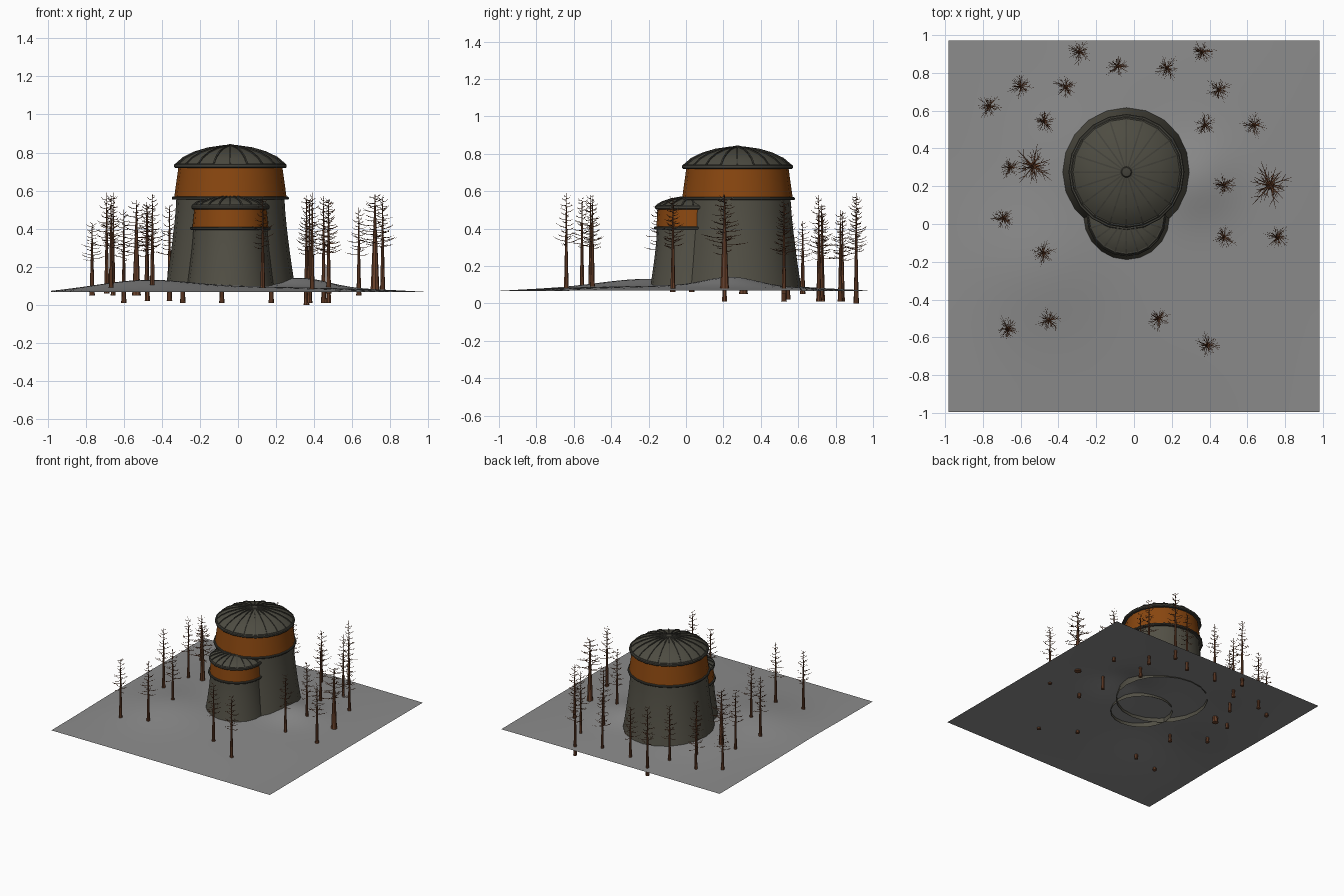
import bpy, bmesh, math, random
from mathutils import Vector, Matrix

if "Cube" in bpy.data.objects:
    bpy.data.objects.remove(bpy.data.objects["Cube"])

random.seed(4)


def mat(name, r, g, b):
    m = bpy.data.materials.new(name)
    m.diffuse_color = (r, g, b, 1)
    m.use_nodes = True
    m.node_tree.nodes["Principled BSDF"].inputs["Base Color"].default_value = m.diffuse_color
    return m


STONE = mat("weathered stone", 0.085, 0.08, 0.06)
ROOF = mat("roof metal", 0.075, 0.072, 0.054)
TRIM = mat("dark trim", 0.055, 0.053, 0.042)
BAND = mat("rust orange", 0.25, 0.062, 0.005)
BARK = mat("bark", 0.15, 0.055, 0.024)
GROUND = mat("grey ground", 0.26, 0.26, 0.26)


def finish(name, bm, m, smooth=True):
    me = bpy.data.meshes.new(name)
    bm.to_mesh(me)
    bm.free()
    me.materials.append(m)
    if smooth:
        me.polygons.foreach_set("use_smooth", [True] * len(me.polygons))
        me.set_sharp_from_angle(angle=math.radians(35))
    ob = bpy.data.objects.new(name, me)
    bpy.context.collection.objects.link(ob)
    return ob


def lathe(name, profile, centre, m, n=20):
    """Revolve (radius, z) points about a vertical axis."""
    bm = bmesh.new()
    rings = []
    for r, z in profile:
        if r == 0:
            rings.append([bm.verts.new((centre[0], centre[1], z))] * n)
        else:
            rings.append([bm.verts.new((centre[0] + r * math.sin(2 * math.pi * i / n),
                                        centre[1] + r * math.cos(2 * math.pi * i / n), z))
                          for i in range(n)])
    for a, b in zip(rings, rings[1:]):
        for i in range(n):
            j = (i + 1) % n
            vs = list(dict.fromkeys([a[j], a[i], b[i], b[j]]))
            bm.faces.new(vs)
    return finish(name, bm, m)


def ribs(name, profile, centre, m, n=20, w=0.004, h=0.006):
    """Raised strips that follow the roof profile."""
    bm = bmesh.new()
    for k in range(n):
        rot = Matrix.Translation((*centre, 0)) @ Matrix.Rotation(2 * math.pi * k / n, 4, 'Z')
        rows = [[bm.verts.new(rot @ Vector((x, r, z + dz)))
                 for x, dz in ((-w, -0.004), (-w, h), (w, h), (w, -0.004))] for r, z in profile]
        for a, b in zip(rows, rows[1:]):
            for i in range(3):
                bm.faces.new((a[i], a[i + 1], b[i + 1], b[i]))
        bm.faces.new(rows[0][::-1])
    finish(name, bm, m, False)


def ring(name, r, z0, z1, depth, centre, m):
    """Closed hoop with bevelled outer edge."""
    e = (z1 - z0) * 0.25
    lathe(name, [(r - depth, z0), (r - e, z0), (r, z0 + e), (r, z1 - e),
                 (r - e, z1), (r - depth, z1)], centre, m)


def tower(name, c, r0, r1, zb0, zb1, rb0, rb1, rr, rise):
    z0 = 0.08
    # gently flared wall
    wall = []
    for i in range(8):
        t = i / 7
        wall.append((r1 + (r0 - r1) * (1 - t) ** 1.35, z0 + (zb0 - z0) * t))
    lathe(name + "_wall", wall, c, STONE)
    # coloured band between two hoops
    lathe(name + "_band", [(rb0, zb0), (rb1, zb1)], c, BAND)
    ring(name + "_lower_hoop", rb0 + 0.011, zb0 - 0.008, zb0 + 0.008, 0.03, c, TRIM)
    ring(name + "_eave_hoop", rr, zb1, zb1 + 0.024, 0.03, c, TRIM)
    # shallow dome with ribs and a cap
    zr = zb1 + 0.02
    dome = [(rr * a, zr + rise * b) for a, b in
            ((0.97, 0), (0.84, 0.33), (0.64, 0.62), (0.4, 0.83), (0.1, 0.96))]
    lathe(name + "_roof", dome + [(0, zr + rise * 0.98)], c, ROOF)
    ribs(name + "_roof_ribs", dome, c, TRIM)
    lathe(name + "_roof_cap", [(rr * 0.1, zr + rise * 0.95), (rr * 0.08, zr + rise * 1.02),
                               (0, zr + rise * 1.07)], c, TRIM)


tower("large_tower", (-0.04, 0.275), 0.342, 0.284, 0.56, 0.718, 0.296, 0.274, 0.296, 0.1)
tower("small_tower", (-0.04, 0.04), 0.232, 0.194, 0.402, 0.502, 0.2, 0.19, 0.205, 0.05)


# rolling ground sheet
def height(x, y):
    def bump(cx, cy, s, a):
        return a * math.exp(-((x - cx) ** 2 + (y - cy) ** 2) / (2 * s * s))
    fall = max(0, 1 - x * x) * max(0, 1 - y * y)
    return (0.067 + 0.03 * fall + bump(-0.5, -0.22, 0.24, 0.042) + bump(0.33, 0.24, 0.14, 0.05)
            + bump(-0.4, 0.4, 0.2, 0.02) * fall)


bm = bmesh.new()
bmesh.ops.create_grid(bm, x_segments=40, y_segments=40, size=0.983)
for v in bm.verts:
    v.co.y -= 0.012
    v.co.z = height(v.co.x, v.co.y)
finish("ground_sheet", bm, GROUND)


# bare tree, one unit tall
def tube(bm, pts, radii, n):
    prev = None
    for i, (p, r) in enumerate(zip(pts, radii)):
        d = (pts[min(i + 1, len(pts) - 1)] - pts[max(i - 1, 0)]).normalized()
        q = d.to_track_quat('Z', 'Y')
        cur = [bm.verts.new(p + q @ Vector((r * math.cos(2 * math.pi * k / n),
                                           r * math.sin(2 * math.pi * k / n), 0)))
               for k in range(n)]
        if prev:
            for k in range(n):
                bm.faces.new((prev[k], prev[(k + 1) % n], cur[(k + 1) % n], cur[k]))
        else:
            bm.faces.new(cur[::-1])
        prev = cur
    bm.faces.new(prev)


def tree_mesh(name):
    bm = bmesh.new()
    zs = (0, 0.06, 0.3, 0.6, 0.85, 1)
    tube(bm, [Vector((0, 0, z)) for z in zs], (0.03, 0.025, 0.019, 0.011, 0.005, 0.001), 8)
    for i in range(30):
        t = i / 29
        a = i * 2.4 + random.uniform(-0.3, 0.3)
        ln = (0.15 - 0.1 * t) * random.uniform(0.7, 1.15)
        base = Vector((0, 0, 0.45 + 0.51 * t))
        out = Vector((math.cos(a), math.sin(a), random.uniform(-0.05, 0.25)))
        mid = base + out * ln * 0.55
        tip = base + out * ln + Vector((0, 0, 0.02))
        tube(bm, [base, mid, tip], (0.0045, 0.003, 0.001), 3)
        for s in (-1, 1):  # side twigs
            b = base.lerp(mid, random.uniform(0.7, 1.1))
            d = Matrix.Rotation(s * random.uniform(0.4, 0.8), 3, 'Z') @ out
            tube(bm, [b, b + (d + Vector((0, 0, 0.2))) * ln * 0.35], (0.0025, 0.001), 3)
    ob = finish(name, bm, BARK)
    me = ob.data
    bpy.data.objects.remove(ob)
    return me


meshes = [tree_mesh("bare_tree_a"), tree_mesh("bare_tree_b")]
# x, y, base, top, width
trees = [(-.29, .91, .01, .58, 1), (-.085, .836, .01, .5, 1), (.175, .825, .01, .5, 1),
         (.36, .91, .0, .59, 1), (-.6, .73, .01, .5, 1), (-.36, .725, .02, .54, 1),
         (-.767, .624, .05, .44, 1), (-.476, .545, .02, .54, 1), (.45, .71, .01, .58, 1),
         (.376, .524, .01, .57, 1), (.635, .524, .05, .51, 1), (-.656, .3, .05, .59, .9),
         (-.534, .307, .05, .55, 1.6), (.476, .206, .01, .57, 1), (.72, .206, .07, .59, 1.75),
         (-.69, .03, .06, .59, 1), (-.48, -.153, .07, .54, 1), (.476, -.07, .06, .57, 1),
         (.76, -.07, .07, .58, 1), (-.667, -.556, .07, .58, 1), (-.45, -.51, .07, .59, 1),
         (.13, -.5, .07, .57, 1), (.39, -.64, .07, .59, 1)]
for i, (x, y, z0, z1, w) in enumerate(trees):
    ob = bpy.data.objects.new("bare_tree", meshes[i % 2])
    ob.location = (x, y, z0)
    ob.rotation_euler.z = i * 1.3
    ob.scale = (0.5 * w, 0.5 * w, z1 - z0)
    bpy.context.collection.objects.link(ob)
